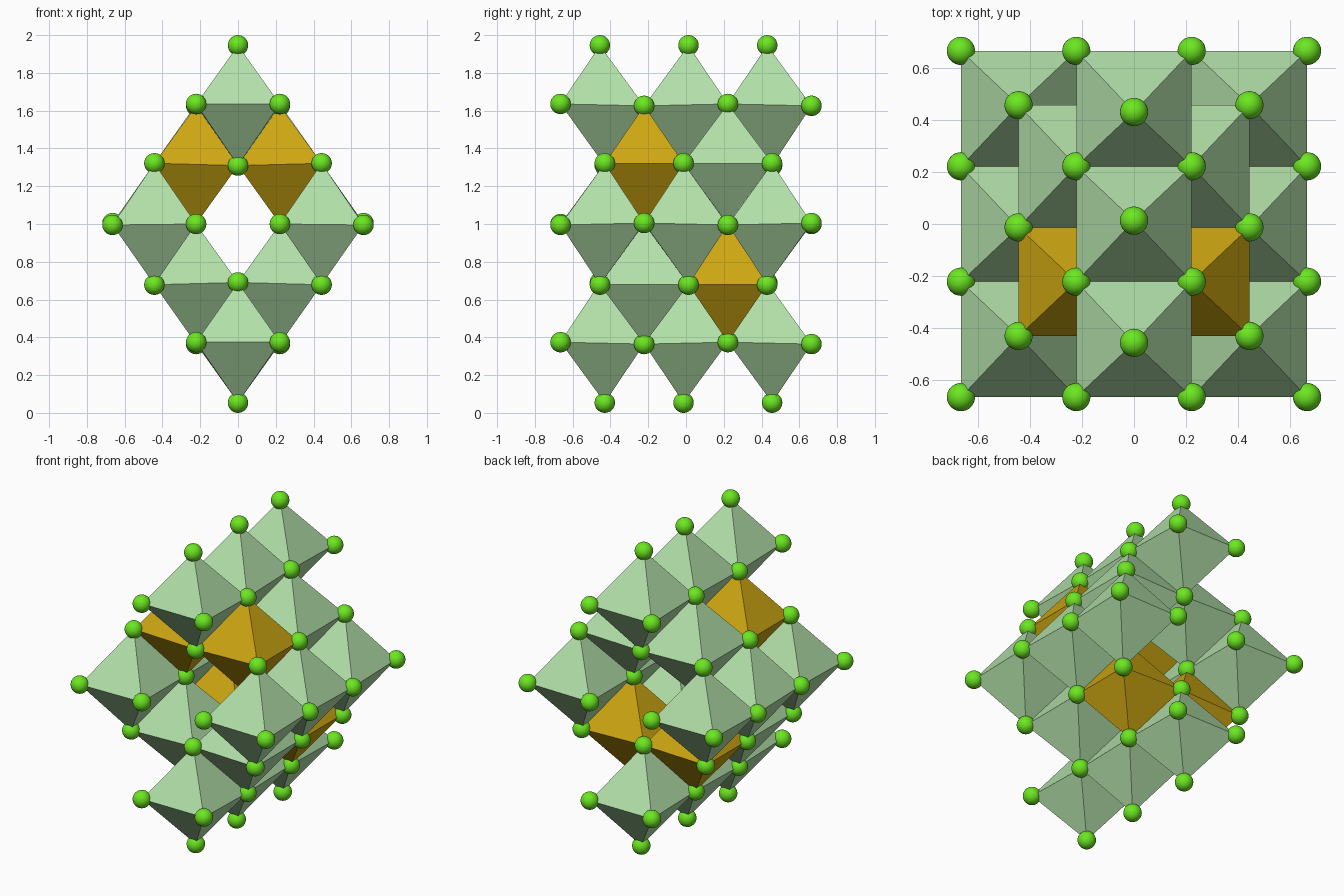
import bpy, bmesh
from mathutils import Vector

if "Cube" in bpy.data.objects:
    bpy.data.objects.remove(bpy.data.objects["Cube"])

S = 0.2215          # half edge of an octahedron in x and y
R = 0.054           # ball radius
H = (2 - 2 * R) / 6  # spacing between layers


def material(name, rgb):
    m = bpy.data.materials.new(name)
    m.diffuse_color = (*rgb, 1)
    m.use_nodes = True
    m.node_tree.nodes["Principled BSDF"].inputs["Base Color"].default_value = m.diffuse_color
    return m


GREEN = material("pale_green", (0.45, 0.75, 0.40))
ORANGE = material("amber", (0.62, 0.39, 0.006))
BALL = material("bright_green", (0.15, 0.80, 0.015))


def corner(i, j, k):
    """Slightly distorted lattice point: i, j in half edges, k = layer 0..6."""
    x, y, z = i * S, j * S, R + k * H
    if k % 2 == 0:
        y += 0.013 * (1 if k in (2, 6) else -1) * (1 if j == 0 else -1)
        if k in (2, 4):
            z += (0.006 if i else -0.006) * (k - 3)
    else:
        alternate = 1 if j in (-3, 1) else -1
        z += {1: 0.005, 5: 0.005}.get(k, -0.005 if abs(i) == 3 else 0) * alternate
    return Vector((x, y, z))


def add_object(name, bm, mat, smooth=False):
    me = bpy.data.meshes.new(name)
    bmesh.ops.recalc_face_normals(bm, faces=bm.faces)
    for f in bm.faces:
        f.smooth = smooth
    bm.to_mesh(me)
    bm.free()
    me.materials.append(mat)
    ob = bpy.data.objects.new(name, me)
    bpy.context.collection.objects.link(ob)
    return ob


# Octahedron centres: a ring of rows running front to back, hollow in the middle
centres = []
for k, columns, rows in ((1, (0,), (-2, 0, 2)), (2, (-1, 1), (-1, 1)),
                         (3, (-2, 2), (-2, 0, 2)), (4, (-1, 1), (-1, 1)),
                         (5, (0,), (-2, 0, 2))):
    centres += [(i, j, k) for i in columns for j in rows]

# Octahedra, sharing corners and edges
points = set()
for i, j, k in centres:
    ring = [(i - 1, j - 1, k), (i + 1, j - 1, k), (i + 1, j + 1, k), (i - 1, j + 1, k)]
    tips = [(i, j, k + 1), (i, j, k - 1)]
    points.update(ring + tips)
    bm = bmesh.new()
    rv = [bm.verts.new(corner(*p)) for p in ring]
    for tip in tips:
        tv = bm.verts.new(corner(*tip))
        for n in range(4):
            bm.faces.new((rv[n], rv[(n + 1) % 4], tv))
    amber = (k, j) in ((4, -1), (2, 1))
    add_object("amber_octahedron" if amber else "green_octahedron", bm,
               ORANGE if amber else GREEN)

# Balls on every corner, sharing one mesh
bm = bmesh.new()
bmesh.ops.create_uvsphere(bm, u_segments=32, v_segments=16, radius=R)
first = add_object("corner_ball", bm, BALL, smooth=True)
for n, p in enumerate(sorted(points)):
    ball = first
    if n:
        ball = bpy.data.objects.new("corner_ball", first.data)
        bpy.context.collection.objects.link(ball)
    ball.location = corner(*p)
